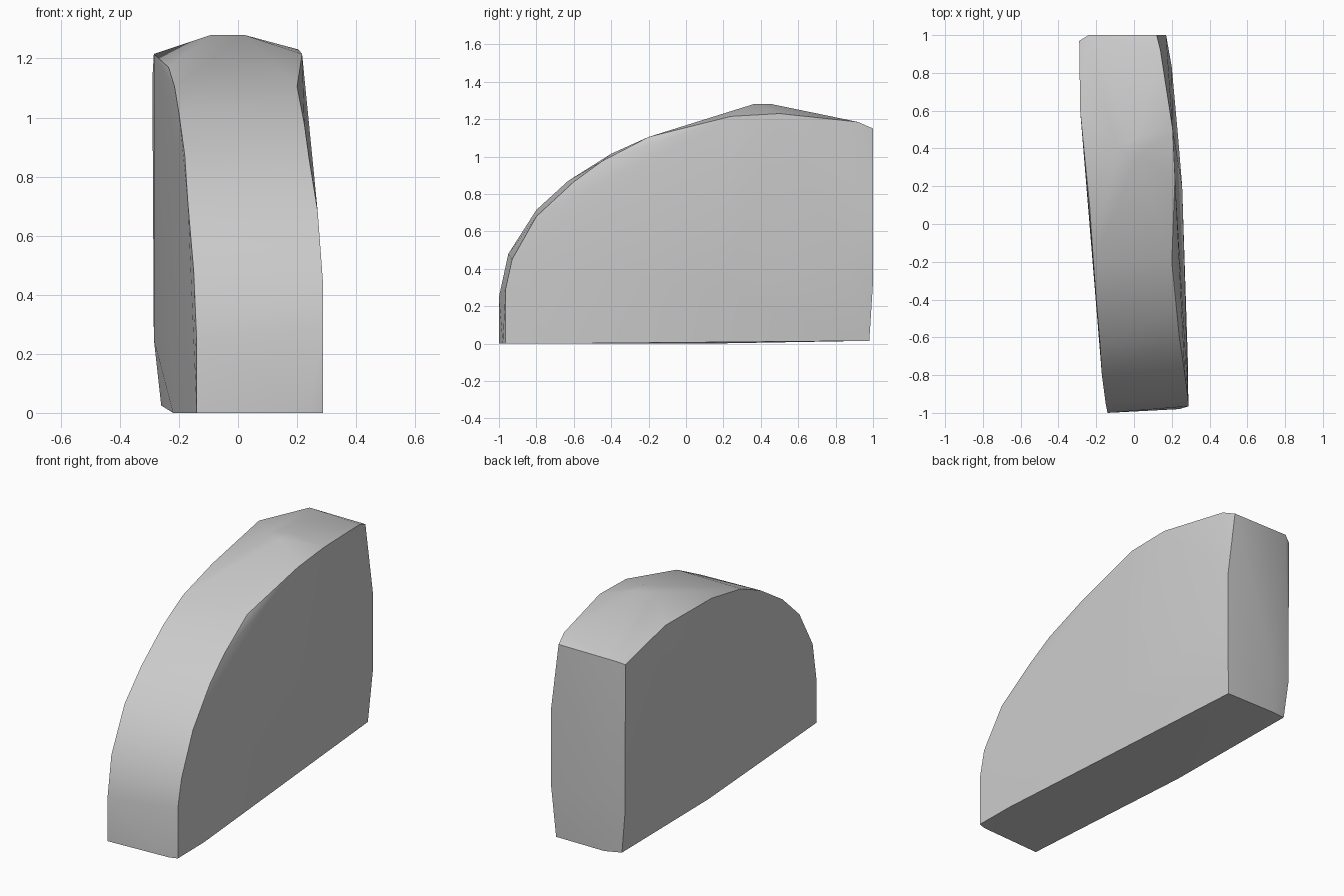
import bpy
import bmesh
import math

# Remove the default cube
cube = bpy.data.objects.get("Cube")
if cube:
    bpy.data.objects.remove(cube, do_unlink=True)


def make_material(name, colour):
    material = bpy.data.materials.new(name)
    material.use_nodes = True
    material.diffuse_color = colour
    shader = material.node_tree.nodes["Principled BSDF"]
    shader.inputs["Base Color"].default_value = colour
    return material


def hull_object(name, point_groups, material):
    """Wrap a tight convex skin around all the guide points."""
    bm = bmesh.new()
    for group in point_groups:
        for point in group:
            bm.verts.new(point)
    result = bmesh.ops.convex_hull(bm, input=bm.verts[:])
    unused = result["geom_interior"] + result["geom_unused"]
    loose = {item for item in unused if isinstance(item, bmesh.types.BMVert)}
    bmesh.ops.delete(bm, geom=list(loose), context="VERTS")
    bmesh.ops.recalc_face_normals(bm, faces=bm.faces[:])
    mesh = bpy.data.meshes.new(name)
    bm.to_mesh(mesh)
    bm.free()
    mesh.materials.append(material)
    obj = bpy.data.objects.new(name, mesh)
    bpy.context.collection.objects.link(obj)
    return obj


# Curved rim on the -x side, from the front foot to the back top corner
minus_rim = [
    (-.14, -1, 0), (-.14, -1, .25), (-.15, -.95, .48), (-.17, -.8, .715),
    (-.18, -.63, .87), (-.2, -.4, 1.015), (-.215, -.2, 1.105),
    (-.235, .1, 1.17), (-.285, .6, 1.215), (-.29, .97, 1.13),
]

# Curved rim on the +x side, pulled slightly inwards along the top
plus_rim = [
    (.288, -.965, 0), (.288, -.965, .29), (.287, -.93, .45),
    (.27, -.8, .68), (.24, -.6, .865), (.225, -.45, .975),
    (.2, -.2, 1.105), (.217, .24, 1.215), (.205, .5, 1.23),
    (.14, .92, 1.185), (.12, 1, 1.15),
]

# Raised crown along the top
crown = [(-.09, .4, 1.28), (.02, .36, 1.28), (.02, .46, 1.28)]

# Back panel with its softly tucked lower edge
back = [
    (-.24, 1, 1.15), (.17, 1, .75), (.17, 1, .33), (-.14, 1, .33),
    (-.285, .97, .25), (-.26, .96, .025), (-.16, .98, .015), (.15, .98, .015),
]

# Gentle bulge on the +x side and the bends in the base outline
belly = [(.255, .2, .28), (.23, .5, .35), (.2, .83, .43)]
base = [(.24, -.98, 0), (.285, -.72, 0), (-.22, .11, 0)]

grey = make_material("plain grey", (.6, .6, .6, 1))
block = hull_object("rounded_block", [minus_rim, plus_rim, crown, back, belly, base], grey)

# Smooth the gently bent faces and keep the rims crisp
bpy.ops.object.select_all(action="DESELECT")
block.select_set(True)
bpy.context.view_layer.objects.active = block
bpy.ops.object.shade_smooth_by_angle(angle=math.radians(30))
